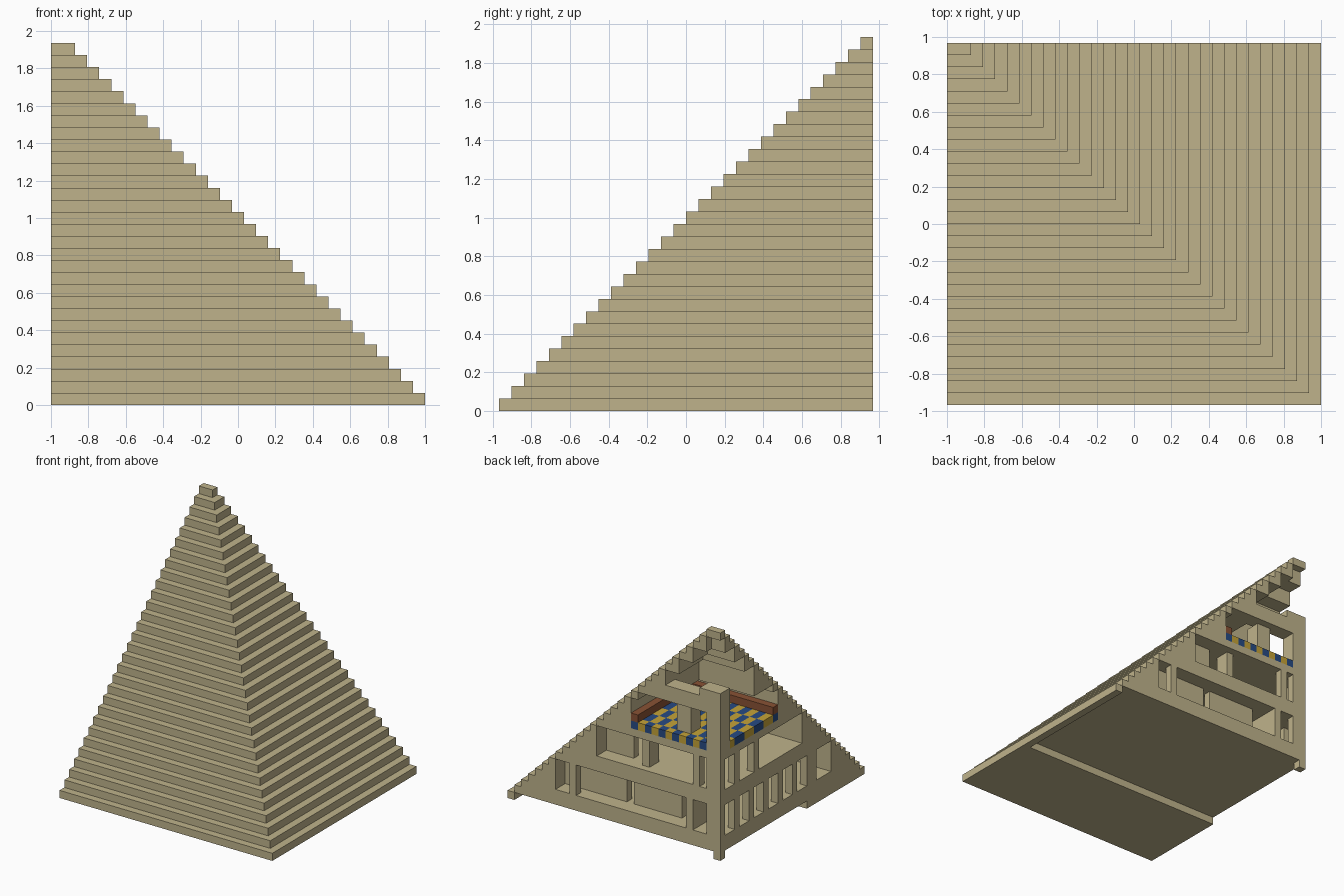
import bpy
import bmesh
from itertools import product
from mathutils import Vector

cube = bpy.data.objects.get("Cube")
if cube:
    bpy.data.objects.remove(cube)

NX, NY, NZ = 31, 30, 30      # size in blocks
U = 2 / NX                   # one block


def material(name, rgb):
    m = bpy.data.materials.new(name)
    m.use_nodes = True
    m.diffuse_color = (*rgb, 1)
    m.node_tree.nodes["Principled BSDF"].inputs["Base Color"].default_value = (*rgb, 1)
    return m


SAND = material("sandstone", (0.52, 0.45, 0.26))
BLUE = material("rug blue", (0.02, 0.07, 0.23))
GOLD = material("rug yellow", (0.56, 0.37, 0.04))
WOOD = material("brown wood", (0.25, 0.085, 0.035))


def blocks(i, j, k):
    """Cells of a box: i from the -x side, j from the back, k from the ground."""
    return set(product(range(*i), range(*j), range(*k)))


def build(name, cells, mats, rule=lambda c: 0):
    """Make the outer skin of a set of block cells, with flat areas merged."""
    bm = bmesh.new()
    verts = {}

    def vert(p):
        if p not in verts:
            verts[p] = bm.verts.new((p[0] * U - 1, (NY / 2 - p[1]) * U, p[2] * U))
        return verts[p]

    for c in sorted(cells):
        for axis, side in product(range(3), (0, 1)):
            near = list(c)
            near[axis] += 2 * side - 1
            if tuple(near) in cells:
                continue
            a, b = [n for n in range(3) if n != axis]
            ring = []
            for da, db in ((0, 0), (1, 0), (1, 1), (0, 1)):
                p = list(c)
                p[axis] += side
                p[a] += da
                p[b] += db
                ring.append(vert(tuple(p)))
            f = bm.faces.new(ring)
            f.material_index = rule(c)
            f.normal_update()
            out = Vector((0, 0, 0))
            out[axis] = (2 * side - 1) * (-1 if axis == 1 else 1)
            if f.normal.dot(out) < 0:
                f.normal_flip()
    bmesh.ops.dissolve_limit(bm, angle_limit=0.01, verts=bm.verts[:],
                             edges=bm.edges[:], delimit={'MATERIAL', 'NORMAL'})
    mesh = bpy.data.meshes.new(name)
    bm.to_mesh(mesh)
    bm.free()
    for m in mats:
        mesh.materials.append(m)
    ob = bpy.data.objects.new(name, mesh)
    bpy.context.collection.objects.link(ob)
    return ob


# Stepped quarter pyramid
body = set()
for k in range(NZ):
    body |= blocks((0, NX - k), (0, NY - k), (k, k + 1))

# Recess under the ground floor, leaving the corner foot and side rim
body -= blocks((0, 30), (0, 18), (0, 1)) - blocks((0, 1), (0, 1), (0, 1))

# Lower rooms behind one-block walls
for low, high in ((3, 7), (9, 13)):
    body -= blocks((1, NX - high), (1, NY - high), (low, high))

# Windows in the back wall, and in the -x wall
for (low, high), spans in {(3, 7): ((2, 4), (5, 21), (22, 24)),
                           (9, 13): ((2, 3), (4, 18))}.items():
    for s in spans:
        body -= blocks(s, (0, 1), (low, high))
side_windows = [(j, j + 2) for j in range(1, 17, 3)] + [(20, 23)]
for s in side_windows:
    body -= blocks((0, 1), s, (3, 7))
for s in ((1, 3), (4, 7), (8, 17)):
    body -= blocks((0, 1), s, (9, 13))

# Open upper room, with the corner column kept
corner = blocks((0, 2), (0, 2), (15, 22))
body -= blocks((0, 13), (0, 12), (15, 18)) | blocks((0, 12), (0, 11), (18, 19))

# Attic with a balcony at the back, then narrowing steps up to the tip
body -= blocks((0, 8), (0, 7), (21, 23)) | blocks((0, 8), (2, 7), (19, 21))
for high in (25, 27, 29):
    body -= blocks((0, NX - high), (0, NY - high), (high - 2, high))
body |= corner | blocks((0, 3), (0, 2), (21, 22))

# Rug takes the place of the top layer of the upper floor
rug = blocks((0, 13), (0, 12), (14, 15)) - blocks((0, 2), (0, 2), (14, 15))
body -= rug
build("stepped_pyramid", body, [SAND])
build("striped_rug", rug, [BLUE, GOLD],
      lambda c: (c[0] + (c[1] + 1) // 2) % 2)

# Benches along the outer walls of the upper room
build("side_bench", blocks((12, 13), (0, 12), (15, 16)), [WOOD])
build("front_bench", blocks((0, 12), (11, 12), (15, 16)), [WOOD])

# Inner walls and pillars
build("ground_wall_near", blocks((7, 14), (2, 3), (3, 7)), [SAND])
build("ground_wall_far", blocks((15, 24), (2, 3), (3, 7)), [SAND])
build("ground_partition", blocks((4, 5), (1, 5), (3, 7)), [SAND])
build("middle_pillar", blocks((11, 12), (1, 3), (9, 13)), [SAND])
build("middle_wall", blocks((14, 18), (2, 3), (9, 13)), [SAND])
build("upper_pillar", blocks((5, 7), (1, 3), (15, 19)), [SAND])
